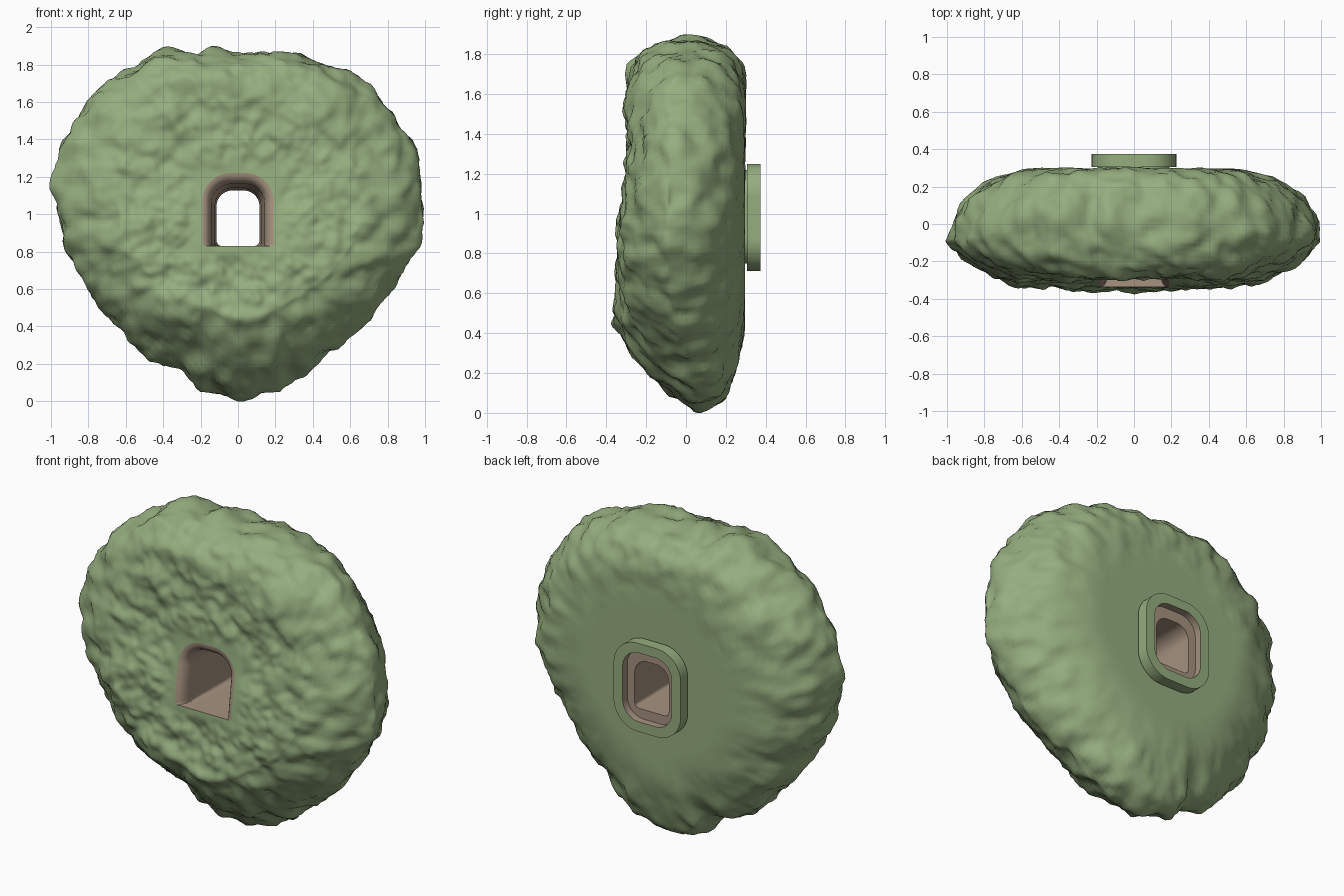
import bpy, bmesh
from math import pi, sin, cos, atan2, hypot
from mathutils import Vector, noise

cube = bpy.data.objects.get("Cube")
if cube:
    bpy.data.objects.remove(cube)

SIDES = 240
CENTRE = 0.98
ANGLES = [2 * pi * i / SIDES for i in range(SIDES)]


def material(name, rgb):
    m = bpy.data.materials.new(name)
    m.use_nodes = True
    m.diffuse_color = (*rgb, 1)
    m.node_tree.nodes["Principled BSDF"].inputs["Base Color"].default_value = (*rgb, 1)
    return m


GREEN = material("moss green", (0.30, 0.42, 0.21))
TAN = material("clay tan", (0.38, 0.29, 0.215))


def interp(x, table):
    """Smoothly blended lookup in a list of (position, value)."""
    if x <= table[0][0]:
        return table[0][1]
    for (x0, v0), (x1, v1) in zip(table, table[1:]):
        if x <= x1:
            t = (x - x0) / (x1 - x0)
            return v0 + (v1 - v0) * t * t * (3 - 2 * t)
    return table[-1][1]


def in_arch(x, z, half, low, high, r_top, r_low):
    """Whether a point lies inside a rectangle with rounded top and bottom corners."""
    if x > half or z < low or z > high:
        return False
    for r, past_corner in ((r_top, z - high + r_top), (r_low, low + r_low - z)):
        if past_corner > 0 and x > half - r:
            return hypot(x - half + r, past_corner) < r
    return True


def arch(angle, *shape):
    """Distance from the centre to a rounded arch outline along one direction."""
    lo, hi = 0.0, 1.0
    for _ in range(24):
        mid = (lo + hi) / 2
        inside = in_arch(abs(cos(angle) * mid), CENTRE + sin(angle) * mid, *shape)
        lo, hi = (mid, hi) if inside else (lo, mid)
    return lo


def arch_ring(y, *shape):
    """One loop of points; y is a number or a function of height."""
    ring = []
    for a in ANGLES:
        d = arch(a, *shape)
        z = CENTRE + d * sin(a)
        ring.append(Vector((d * cos(a), y(z) if callable(y) else y, z)))
    return ring


def loft(name, rings, mat, sharp, shape_fn=None):
    """Skin consecutive loops into one surface."""
    bm = bmesh.new()
    loops = [[bm.verts.new(p) for p in ring] for ring in rings]
    for a, b in zip(loops, loops[1:]):
        for i in range(SIDES):
            j = (i + 1) % SIDES
            bm.faces.new((a[i], b[i], b[j], a[j]))
    bm.normal_update()
    if shape_fn:
        shape_fn(bm)
    mesh = bpy.data.meshes.new(name)
    bm.to_mesh(mesh)
    bm.free()
    mesh.materials.append(mat)
    mesh.shade_smooth()
    mesh.set_sharp_from_angle(angle=sharp)
    bpy.context.collection.objects.link(bpy.data.objects.new(name, mesh))


# Rock outline as seen from the front, turned into angle and radius
outline = [(1.0, 1.04), (0.96, 1.27), (0.85, 1.51), (0.75, 1.63), (0.6, 1.74), (0.28, 1.85),
           (0, 1.865), (-0.2, 1.86), (-0.38, 1.875), (-0.6, 1.76), (-0.8, 1.61),
           (-0.92, 1.43), (-0.985, 1.2), (-0.97, 1.0), (-0.92, 0.8), (-0.8, 0.6),
           (-0.68, 0.41), (-0.47, 0.23), (-0.3, 0.17), (-0.18, 0.06), (-0.03, 0.01),
           (0.2, 0.045), (0.33, 0.12), (0.5, 0.25), (0.67, 0.41), (0.82, 0.59), (0.94, 0.78)]
polar = sorted((atan2(z - CENTRE, x) % (2 * pi), hypot(x, z - CENTRE)) for x, z in outline)
polar = ([(polar[-1][0] - 2 * pi, polar[-1][1])] + polar
         + [(polar[0][0] + 2 * pi, polar[0][1])])


def front_y(z):
    return interp(z, [(0.4, -0.345), (0.75, -0.34), (1.3, -0.285), (1.7, -0.285)])


MOUTH = (0.19, 0.83, 1.22, 0.15, 0.005)
NECK = (0.19, 0.75, 1.22, 0.13, 0.13)
BACK = 0.297
FLAT, ARC = 26, 18


def rock_point(a, side, t, turn):
    """Flat face for turn = 0, then a rounded quarter out to the rim."""
    top, bottom = max(sin(a), 0) ** 2, max(-sin(a), 0) ** 3
    rim_y = -0.09 + 0.11 * top + 0.17 * bottom
    if side < 0:
        flat, power = 0.65 + 0.1 * top - 0.1 * bottom, 2 / (1.3 + 1.2 * top + 0.1 * bottom)
    else:
        flat, power = 0.48 + 0.22 * top, 2 / (2.0 + 0.5 * top)
    inner = arch(a, *(MOUTH if side < 0 else NECK))
    outer = interp(a, polar)
    start = max(outer * flat, inner + 0.1)
    if turn > 0:
        r = start + (outer - start) * sin(turn) ** power
        depth = max(cos(turn), 0) ** power
    else:
        r, depth = inner + (start - inner) * t, 1
    z = CENTRE + r * sin(a)
    face = front_y(z) if side < 0 else BACK
    return Vector((r * cos(a), rim_y + (face - rim_y) * depth, z))


def rock_rings():
    steps = [(i / FLAT, 0) for i in range(FLAT)]
    steps += [(1, pi / 2 * i / ARC) for i in range(ARC + 1)]
    rings = [[rock_point(a, -1, t, q) for a in ANGLES] for t, q in steps]
    rings += [[rock_point(a, 1, t, q) for a in ANGLES] for t, q in reversed(steps[:-1])]
    return rings


def roughen(bm):
    """Lumpy stone surface, fading out at the mouth and on the smooth back."""
    moved = []
    for v in bm.verts:
        p = v.co
        weight = 1
        if p.y > 0.1:
            r = hypot(p.x, p.z - CENTRE)
            weight = interp(r, [(0.45, 0), (0.95, 1)])
        elif p.y < 0:
            x_gap = max(abs(p.x) - 0.19, 0)
            z_gap = max(0.83 - p.z, p.z - 1.22, 0)
            weight = interp(hypot(x_gap, z_gap), [(0, 0), (0.12, 1)])
        bump = (0.022 * noise.noise(p * 5) + 0.026 * noise.noise(p * 10 + Vector((3, 7, 1)))
                + 0.012 * noise.noise(p * 22))
        moved.append(p + v.normal * bump * weight)
    for v, p in zip(bm.verts, moved):
        v.co = p


loft("rock_body", rock_rings(), GREEN, 1.4, roughen)

# Tunnel lining: from the recess step at the back to the flared lip at the front
HOLE = (0.115, 0.83, 1.127, 0.085, 0.03)
tunnel = [arch_ring(0.33, *HOLE), arch_ring(-0.1, 0.122, 0.83, 1.14, 0.09, 0.012)]
for k in range(7):
    q = pi / 2 * k / 6
    grow = 1 - cos(q)
    out = 0.14 + 0.05 * grow
    depth = 0.08 * (1 - sin(q))
    tunnel.append(arch_ring(lambda z: front_y(z) + depth, out, 0.83,
                            1.16 + 0.06 * grow, out - 0.04, 0.005))
loft("tunnel_lining", tunnel, TAN, 0.7)

# Raised collar on the back, standing on a narrower neck
COLLAR = (0.226, 0.712, 1.25, 0.16, 0.16)
OPENING = (0.165, 0.772, 1.192, 0.11, 0.11)
collar = [arch_ring(0.27, *NECK), arch_ring(0.306, *NECK), arch_ring(0.306, *COLLAR),
          arch_ring(0.375, *COLLAR), arch_ring(0.375, *OPENING)]
loft("back_collar", collar, GREEN, 0.6)

# Recess inside the collar, stepping in to the tunnel
recess = [arch_ring(0.375, *OPENING), arch_ring(0.33, *OPENING), arch_ring(0.33, *HOLE)]
loft("collar_recess", recess, TAN, 0.6)
